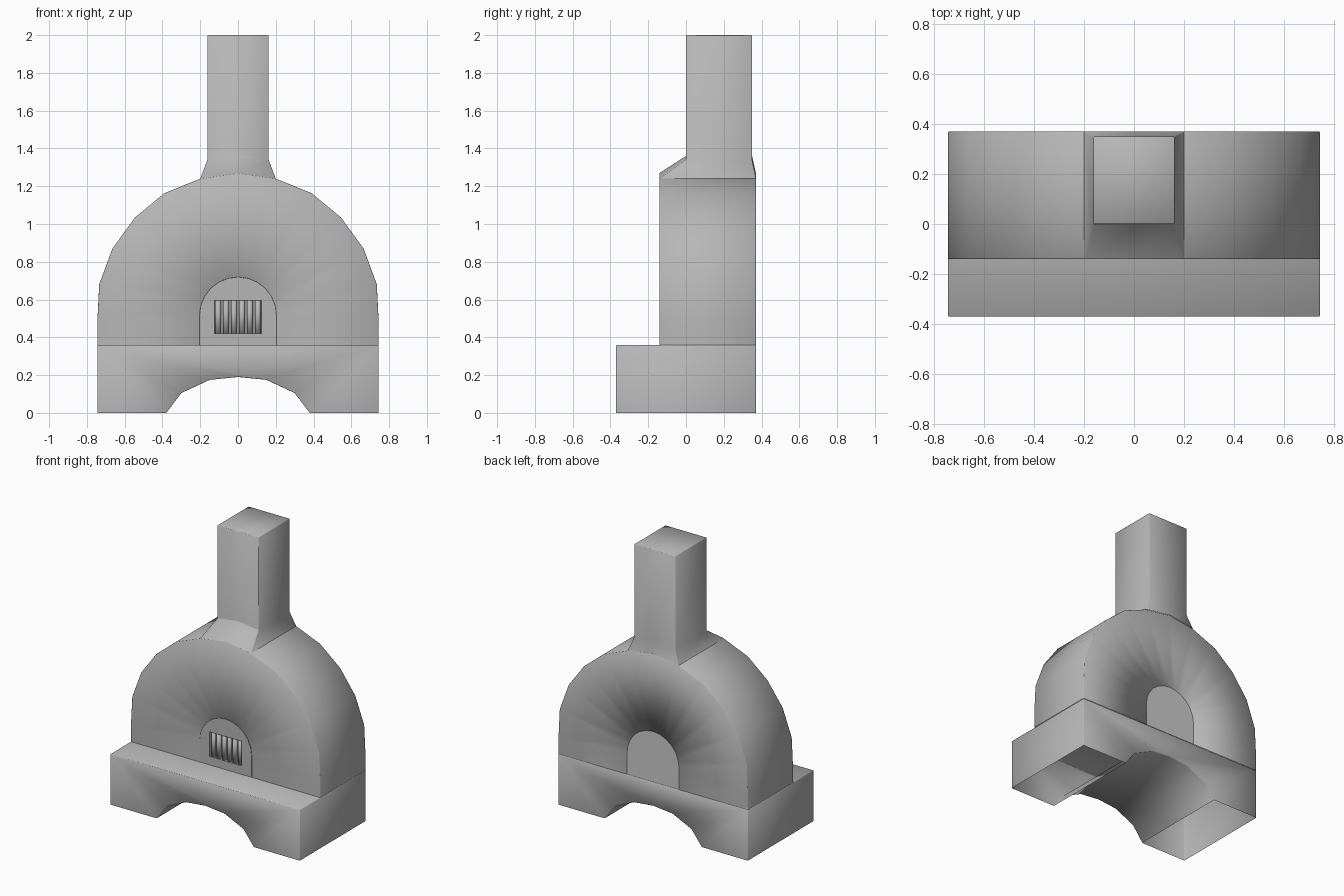
import bpy, bmesh, math

if "Cube" in bpy.data.objects:
    bpy.data.objects.remove(bpy.data.objects["Cube"])

plaster = bpy.data.materials.new("dark_plaster")
plaster.diffuse_color = (0.47, 0.47, 0.47, 1)
plaster.use_nodes = True
plaster.node_tree.nodes["Principled BSDF"].inputs["Base Color"].default_value = plaster.diffuse_color


def loft(name, rings, smooth=True, cap_start=True, cap_end=True, open_at_z=None,
         soften=0, keep=None, mat=plaster):
    """Skin closed rings of points, then round the sharp edges by a hair."""
    bm = bmesh.new()
    loops = [[bm.verts.new(p) for p in ring] for ring in rings]
    for a, b in zip(loops, loops[1:]):
        for i in range(len(a)):
            j = (i + 1) % len(a)
            bm.faces.new((a[i], a[j], b[j], b[i]))
    if cap_start:
        bm.faces.new(loops[0])
    if cap_end:
        bm.faces.new(loops[-1])
    bmesh.ops.recalc_face_normals(bm, faces=bm.faces)
    if not (cap_start and cap_end):
        # open shells: make sure they face outwards
        far = max(bm.faces, key=lambda f: f.calc_center_median().x)
        if far.normal.x < 0:
            bmesh.ops.reverse_faces(bm, faces=bm.faces)
    if open_at_z is not None:
        flat = [f for f in bm.faces
                if all(abs(v.co.z - open_at_z) < 1e-5 for v in f.verts)]
        bmesh.ops.delete(bm, geom=flat, context='FACES')
    if soften:
        sharp = [e for e in bm.edges
                 if len(e.link_faces) == 2 and e.calc_face_angle() > math.radians(50)
                 and not (keep and keep(e))]
        bmesh.ops.bevel(bm, geom=sharp, offset=soften, offset_type='OFFSET',
                        segments=1, profile=0.5, affect='EDGES', clamp_overlap=True)
    for f in bm.faces:
        f.smooth = smooth
    mesh = bpy.data.meshes.new(name)
    bm.to_mesh(mesh)
    bm.free()
    if mat:
        mesh.materials.append(mat)
    ob = bpy.data.objects.new(name, mesh)
    bpy.context.collection.objects.link(ob)
    return ob


def prism(name, profile, y0, y1, **kw):
    return loft(name, [[(x, y, z) for x, z in profile] for y in (y0, y1)], **kw)


def mirrored(half):
    """Complete a profile given from its right end to the centre line."""
    return half + [(-x, z) for x, z in reversed(half) if x > 0]


FRONT, BACK, LEDGE, SOFT = -0.14, 0.37, 0.36, 0.003

# base with arched underside and open feet
base_arch = mirrored([(0.38, 0), (0.30, 0.105), (0.15, 0.175), (0, 0.19)])
prism("base", [(-0.745, 0), (-0.745, LEDGE), (0.745, LEDGE), (0.745, 0)] + base_arch,
      -0.37, BACK, open_at_z=0, soften=SOFT)

# domed body: one four-point section per outline point, leaving an arched fire tunnel
dome = mirrored([(0.745, LEDGE), (0.745, 0.48), (0.735, 0.68), (0.665, 0.87),
                 (0.545, 1.035), (0.39, 1.163), (0.20, 1.24), (0, 1.27)])
steps = len(dome) - 3
door = [(0.204, LEDGE)]
door += [(0.204 * math.cos(math.pi * i / steps), 0.515 + 0.204 * math.sin(math.pi * i / steps))
         for i in range(steps + 1)]
door += [(-0.204, LEDGE)]


def rear_arch(e):
    return all(v.co.y > 0 and abs(v.co.x) < 0.21 and v.co.z < 0.75 for v in e.verts)


loft("oven_body", [[(ox, FRONT, oz), (ox, BACK, oz), (ix, BACK, iz), (ix, FRONT, iz)]
                   for (ox, oz), (ix, iz) in zip(dome, door)],
     cap_start=False, cap_end=False, soften=SOFT, keep=rear_arch)

# panels closing the tunnel, front one with a grille window
front_door = prism("front_door", door, FRONT, FRONT + 0.06, smooth=False)
prism("back_panel", door, BACK - 0.02, BACK, smooth=False, mat=None)
window = [(0.125, 0.42), (0.125, 0.595), (-0.125, 0.595), (-0.125, 0.42)]
cutter = prism("window_cutter", window, FRONT - 0.05, FRONT + 0.035, smooth=False)
cutter.hide_render = True
cutter.hide_viewport = True
cut = front_door.modifiers.new("window", 'BOOLEAN')
cut.operation = 'DIFFERENCE'
cut.solver = 'EXACT'
cut.object = cutter

# vertical grille bars
for i in range(6):
    x = -0.105 + 0.042 * i
    ring = [(x + 0.016 * math.cos(math.tau * k / 8), FRONT + 0.018 + 0.016 * math.sin(math.tau * k / 8))
            for k in range(8)]
    loft(f"grille_bar_{i + 1}", [[(a, b, z) for a, b in ring] for z in (0.42, 0.595)])


# chimney with flared hood
def chimney_ring(w, y0, y1, side_z, mid_z):
    return [(-w, y0, side_z), (0, y0, mid_z), (w, y0, side_z),
            (w, y1, side_z), (0, y1, mid_z), (-w, y1, side_z)]


loft("chimney", [chimney_ring(0.20, FRONT, BACK, 1.24, 1.27),
                 chimney_ring(0.162, 0, 0.35, 1.34, 1.36),
                 chimney_ring(0.162, 0, 0.35, 2.0, 2.0)], cap_start=False, soften=SOFT)
